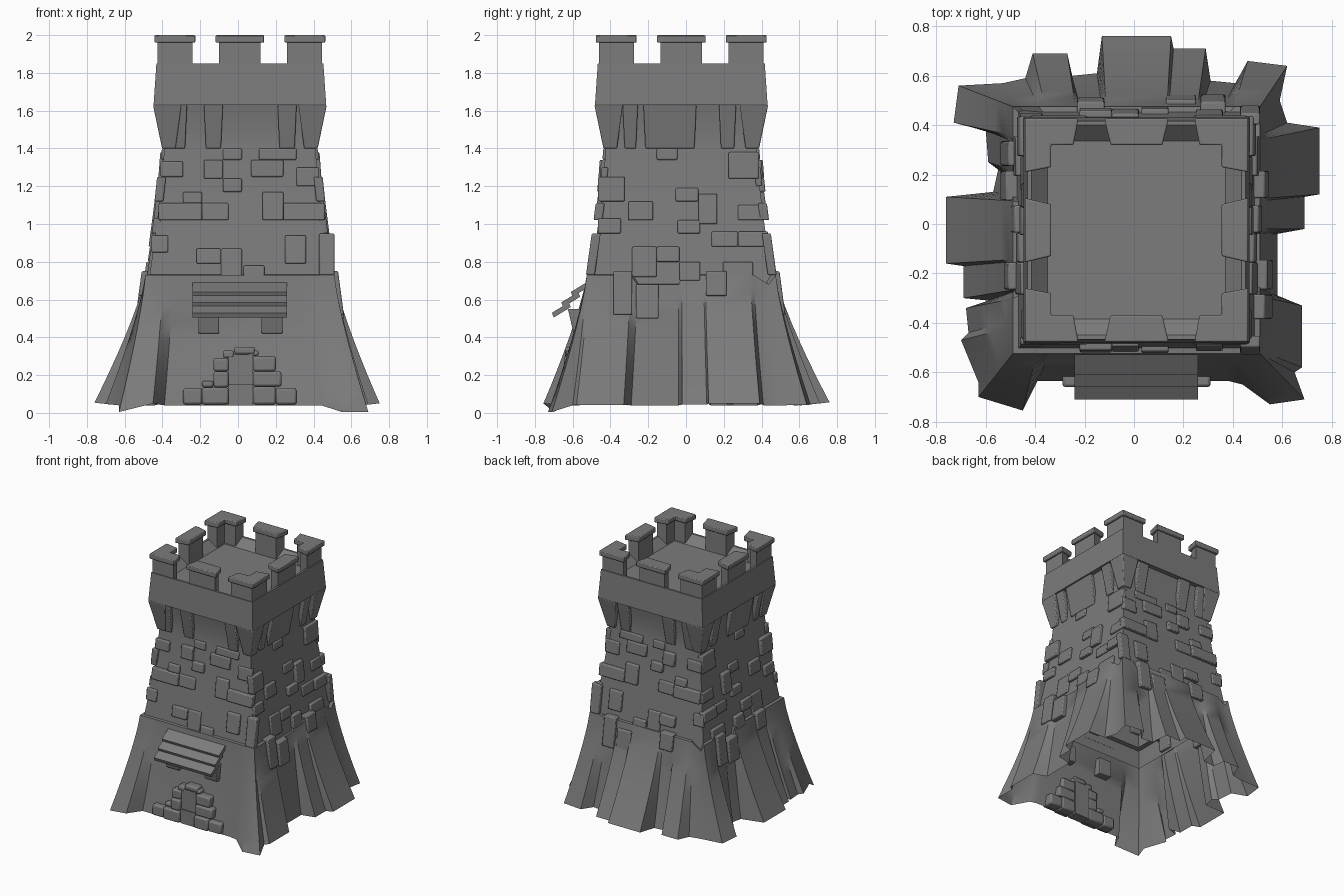
import bpy, bmesh
from math import sin, cos, radians

if "Cube" in bpy.data.objects:
    bpy.data.objects.remove(bpy.data.objects["Cube"])

CX, CY = 0.01, -0.025
WALL = [(0.495, 0.6), (0.475, 0.75), (0.44, 1.0), (0.415, 1.2), (0.40, 1.4)]

# Dark grey stone
STONE = bpy.data.materials.new("dark_stone")
STONE.diffuse_color = (0.2, 0.2, 0.2, 1)
STONE.use_nodes = True
STONE.node_tree.nodes["Principled BSDF"].inputs["Base Color"].default_value = STONE.diffuse_color


def P(a, u, d, z):
    """Point seen from side a (0 front, 90 right): u sideways, d outward."""
    a = radians(a)
    return (CX + u * cos(a) + d * sin(a), CY + u * sin(a) - d * cos(a), z)


def wall(z):
    for (d0, z0), (d1, z1) in zip(WALL, WALL[1:]):
        if z <= z1:
            return d0 + (d1 - d0) * (z - z0) / (z1 - z0)
    return WALL[-1][0]


def loft(bm, rings, bottom=False, top=True):
    vs = [[bm.verts.new(p) for p in r] for r in rings]
    n = len(vs[0])
    for r0, r1 in zip(vs, vs[1:]):
        for i in range(n):
            j = (i + 1) % n
            bm.faces.new((r0[i], r0[j], r1[j], r1[i]))
    if bottom:
        bm.faces.new(vs[0][::-1])
    if top:
        bm.faces.new(vs[-1])


def prism(bm, a, poly0, z0, z1, poly1=None):
    loft(bm, [[P(a, u, d, z0) for u, d in poly0],
              [P(a, u, d, z1) for u, d in (poly1 or poly0)]], bottom=True)


def rect(u0, u1, d0, d1):
    return [(u0, d0), (u1, d0), (u1, d1), (u0, d1)]


def finish(name, bm, bevel=0, angle=40, fix=True):
    if fix:
        bmesh.ops.recalc_face_normals(bm, faces=bm.faces)
    me = bpy.data.meshes.new(name)
    bm.to_mesh(me)
    bm.free()
    me.materials.append(STONE)
    ob = bpy.data.objects.new(name, me)
    bpy.context.collection.objects.link(ob)
    if bevel:
        m = ob.modifiers.new("bevel", 'BEVEL')
        m.width, m.segments = bevel, 2
    bpy.ops.object.select_all(action='DESELECT')
    ob.select_set(True)
    bpy.context.view_layer.objects.active = ob
    bpy.ops.object.shade_smooth_by_angle(angle=radians(angle))


# Tower shell with parapet and sunken roof floor, open underneath
bm = bmesh.new()
prof = WALL + [(0.395, 1.5), (0.42, 1.63), (0.457, 1.63), (0.442, 1.85), (0.425, 1.85), (0.36, 1.79)]
loft(bm, [[P(0, h * sx, h * sy, z) for sx, sy in ((-1, -1), (1, -1), (1, 1), (-1, 1))]
          for h, z in prof])
finish("tower_body", bm, angle=30)

# Flared skirt of rough slabs: outline at the ground, drawn in to the wall above
outline = [(-.45, -.755), (-.39, -.635), (.38, -.635), (.44, -.65), (.55, -.73), (.69, -.71), (.65, -.6),
           (.68, -.58), (.68, -.33), (.58, -.29), (.58, -.04), (.69, -.02), (.69, .11), (.75, .12),
           (.75, .39), (.62, .41), (.59, .5), (.62, .64), (.46, .66), (.41, .57), (.31, .58), (.29, .71),
           (.16, .71), (.15, .76), (-.13, .76), (-.15, .61), (-.25, .6), (-.27, .69), (-.41, .69),
           (-.44, .59), (-.53, .57), (-.71, .56), (-.73, .41), (-.6, .38), (-.59, .25), (-.55, .22),
           (-.57, .13), (-.76, .11), (-.76, -.16), (-.69, -.17), (-.69, -.3), (-.59, -.31), (-.68, -.34),
           (-.67, -.44), (-.7, -.47), (-.63, -.64), (-.63, -.7)]
bm = bmesh.new()
clamp = lambda v, m: max(-m, min(m, v))
rings = []
for k in range(9):
    t = k / 8
    w = (1 - t) ** 1.25
    ring = []
    for x, y in outline:
        x, y = x - CX, y - CY
        tx, ty = clamp(x * .88, .5), clamp(y * .88, .5)
        far = max(abs(x), abs(y))
        zb = .005 if y < -.65 and abs(x) > .5 else .04 + .12 * max(0, far - .65)
        zt = .73 if far > .6 else .68
        ring.append((CX + tx + (x - tx) * w, CY + ty + (y - ty) * w, zb + (zt - zb) * t))
    rings.append(ring)
rings.append([(CX + (x - CX) * .88, CY + (y - CY) * .88, z + .005) for x, y, z in rings[-1]])
loft(bm, rings, top=False)
finish("base_skirt", bm, angle=35, fix=False)

# Corbels below the parapet
bm = bmesh.new()
corbels = {0: [(-.37, -.28), (-.19, -.09), (.2, .3)], 90: [(-.31, -.23), (-.2, .08), (.2, .29)],
           180: [(-.3, -.2), (.09, .19), (.26, .35)], 270: [(-.29, -.2), (-.08, .2), (.25, .32)]}
for a, spans in corbels.items():
    for u0, u1 in spans:
        prism(bm, a, rect(u0 + .01, u1 - .01, .37, .408), 1.4, 1.63, rect(u0, u1, .37, .45))
    prism(bm, a, rect(.34, .412, .34, .412), 1.4, 1.63, rect(.31, .46, .31, .46))
finish("corbels", bm, .006)

# Battlements: middle blocks and L-shaped corners, each with a cap
bm, caps = bmesh.new(), bmesh.new()


def ell(o, i, e):
    return [(o, o), (e, o), (e + .02, i), (i, i), (i, e + .02), (o, e)]


for a in (0, 90, 180, 270):
    prism(bm, a, [(-.09, .36), (.09, .36), (.11, .435), (-.11, .435)], 1.78, 1.97)
    prism(bm, a, ell(.435, .365, .25), 1.78, 1.97)
    prism(caps, a, [(-.105, .345), (.105, .345), (.13, .452), (-.13, .452)], 1.96, 2.0)
    prism(caps, a, ell(.452, .345, .235), 1.96, 2.0)
finish("battlements", bm)
finish("battlement_caps", caps, .006)

# Raised wall stones
front = [(-.09, .01, 1.34, 1.4), (-.42, -.3, 1.25, 1.33), (-.19, -.09, 1.24, 1.34),
         (.1, .3, 1.34, 1.4), (.06, .23, 1.25, 1.34), (-.09, .01, 1.17, 1.24), (.3, .42, 1.2, 1.3),
         (-.3, -.2, 1.11, 1.17), (-.43, -.2, 1.02, 1.11), (-.2, -.06, 1.02, 1.11),
         (.12, .23, 1.02, 1.17), (.23, .45, 1.02, 1.11), (-.47, -.38, .85, .94),
         (.24, .35, .79, .94), (-.23, -.1, .79, .87), (-.1, .01, .72, .87), (.02, .13, .72, .78),
         (.42, .5, .73, .95)]
side = [(-.13, -.02, 1.34, 1.4), (.25, .41, 1.24, 1.38), (-.44, -.3, 1.12, 1.25),
        (-.03, .09, 1.12, 1.19), (-.28, -.15, 1.02, 1.12), (.09, .19, 1.0, 1.16), (.3, .44, 1.02, 1.1),
        (-.44, -.32, .95, 1.03), (-.02, .1, .95, 1.02), (.16, .3, .88, .96), (-.13, -.01, .8, .88),
        (-.01, .1, .7, .8), (-.26, -.13, .72, .88), (.22, .38, .72, .8), (.3, .46, .88, .96)]
low = [(-.24, -.12, .5, .68), (.13, .24, .62, .75), (-.36, -.26, .52, .75)]
bm = bmesh.new()
mir = lambda L: [(-u1, -u0, z0, z1) for u0, u1, z0, z1 in L]
for a, stones in ((0, front), (90, side + low), (180, mir(front) + low), (270, mir(side) + low)):
    for k, (u0, u1, z0, z1) in enumerate(stones):
        t = .045 if z0 < .7 else .02 + .007 * (k % 3 - 1)
        prism(bm, a, rect(u0, u1, wall(z0) - .02, wall(z0) + t), z0, z1,
              rect(u0, u1, wall(z1) - .02, wall(z1) + t))
finish("wall_stones", bm, .007)

# Doorway: surround stones and door
bm = bmesh.new()
for u0, u1, z0, z1, d in [(-.3, -.2, .045, .13, .635), (-.2, -.06, .045, .135, .645), (.07, .19, .045, .14, .645),
                          (.19, .3, .045, .13, .635), (-.2, -.14, .135, .17, .62), (-.14, -.06, .135, .22, .635),
                          (.07, .22, .14, .22, .63), (-.14, -.06, .22, .29, .62), (.07, .19, .22, .3, .62),
                          (-.09, -.03, .29, .33, .615), (-.03, .08, .31, .35, .615), (.04, .1, .3, .33, .61)]:
    prism(bm, 0, rect(u0, u1, .54, d), z0, z1)
finish("door_stones", bm, .012)
bm = bmesh.new()
prism(bm, 0, rect(-.06, .07, .54, .622), .04, .15)
prism(bm, 0, rect(-.06, .07, .54, .612), .15, .31)
finish("door", bm)

# Overlapping plank awning with two brackets
bm = bmesh.new()
for d, z in ((.495, .695), (.545, .64), (.595, .585)):
    cs = [(d, z), (d + .09, z - .055), (d + .08, z - .08), (d - .01, z - .025)]
    loft(bm, [[P(0, u, dd, zz) for dd, zz in cs] for u in (-.25, .25)], bottom=True)
finish("awning_planks", bm, angle=20)
bm = bmesh.new()
for u in (-.165, .17):
    prism(bm, 0, rect(u - .055, u + .055, .48, .57), .42, .55, rect(u - .055, u + .055, .48, .6))
finish("awning_brackets", bm, .005)
